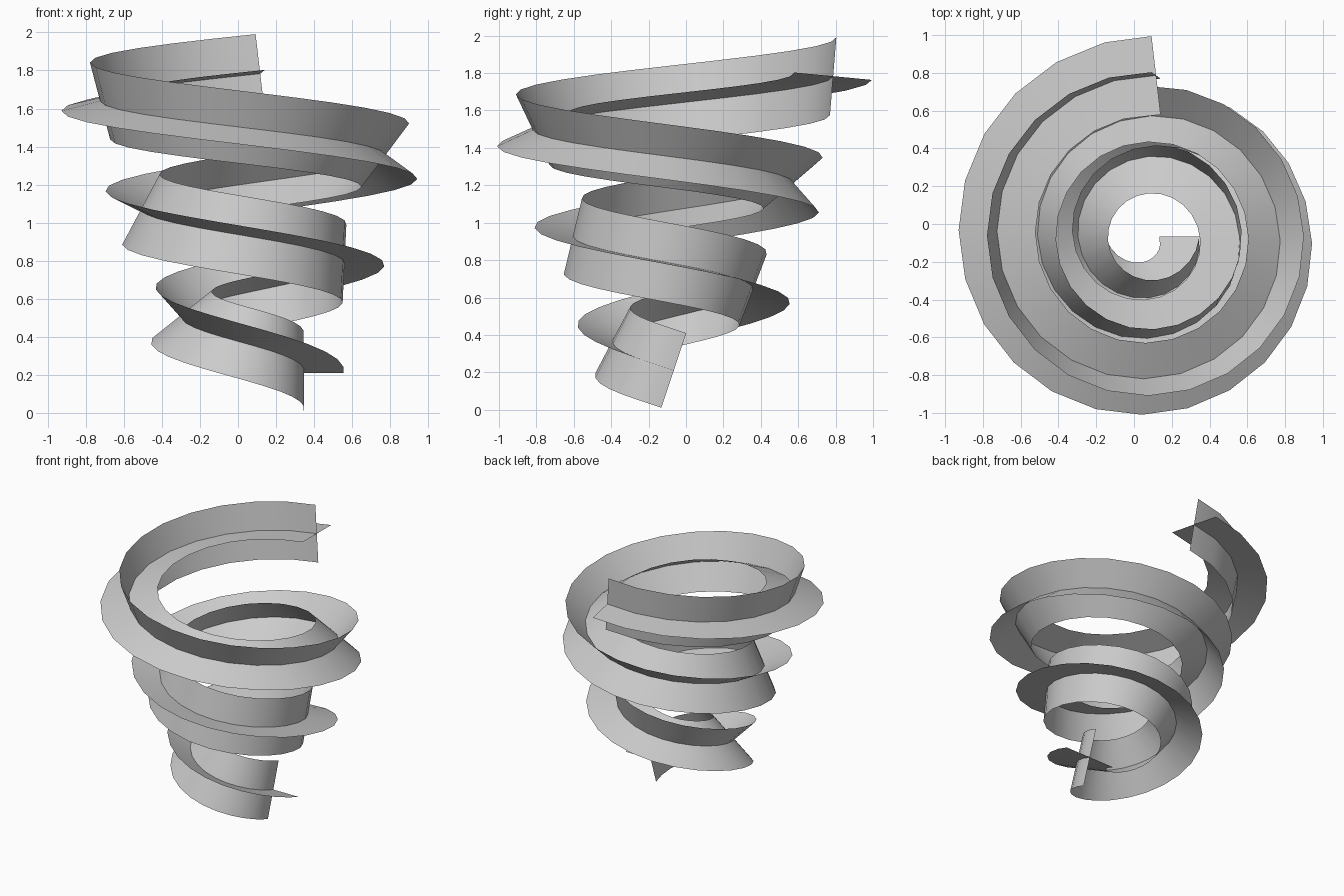
import bpy
import bmesh
import math
from mathutils import Vector

cube = bpy.data.objects.get("Cube")
if cube:
    bpy.data.objects.remove(cube, do_unlink=True)

grey = bpy.data.materials.new("plain grey")
grey.use_nodes = True
grey.diffuse_color = (0.6, 0.6, 0.6, 1)
grey.node_tree.nodes["Principled BSDF"].inputs["Base Color"].default_value = (0.6, 0.6, 0.6, 1)

STEPS = 66
TURNS = 2.76
HALF = 0.21                      # half width of each ribbon
AXIS = Vector((0.078, -0.07, 0.21))


def spiral_point(t):
    """Rising, widening clockwise spiral; t counts turns."""
    radius = 0.267 + 0.214 * t
    a = math.radians(1) - math.tau * t
    return AXIS + Vector((radius * math.cos(a), radius * math.sin(a), 0.57 * t))


# Path and its tangents
path = [spiral_point(TURNS * i / STEPS) for i in range(STEPS + 1)]
tangents = []
for i in range(STEPS + 1):
    ahead, behind = path[min(i + 1, STEPS)], path[max(i - 1, 0)]
    tangents.append((ahead - behind).normalized())

# Frames carried along the path with no added twist
up = Vector((0, 0, 1))
frames = []
for i, tan in enumerate(tangents):
    if i:
        up = tangents[i - 1].rotation_difference(tan) @ up
    up = (up - tan * up.dot(tan)).normalized()
    frames.append((up.copy(), tan.cross(up)))


def ribbon(name, axis):
    """Sweep one flat blade of the cross section along the path."""
    bm = bmesh.new()
    rows = []
    for p, frame in zip(path, frames):
        side = frame[axis] * HALF
        rows.append([bm.verts.new(p + side * s) for s in (-1, 0, 1)])
    for a, b in zip(rows, rows[1:]):
        for j in range(2):
            bm.faces.new((a[j], b[j], b[j + 1], a[j + 1]))
    mesh = bpy.data.meshes.new(name)
    bm.to_mesh(mesh)
    bm.free()
    mesh.materials.append(grey)
    obj = bpy.data.objects.new(name, mesh)
    bpy.context.collection.objects.link(obj)
    return obj


# Two crossing ribbons
ribbons = [ribbon("upright_ribbon", 0), ribbon("flat_ribbon", 1)]

bpy.ops.object.select_all(action="DESELECT")
for obj in ribbons:
    obj.select_set(True)
bpy.context.view_layer.objects.active = ribbons[0]
bpy.ops.object.shade_smooth_by_angle(angle=math.radians(30))
